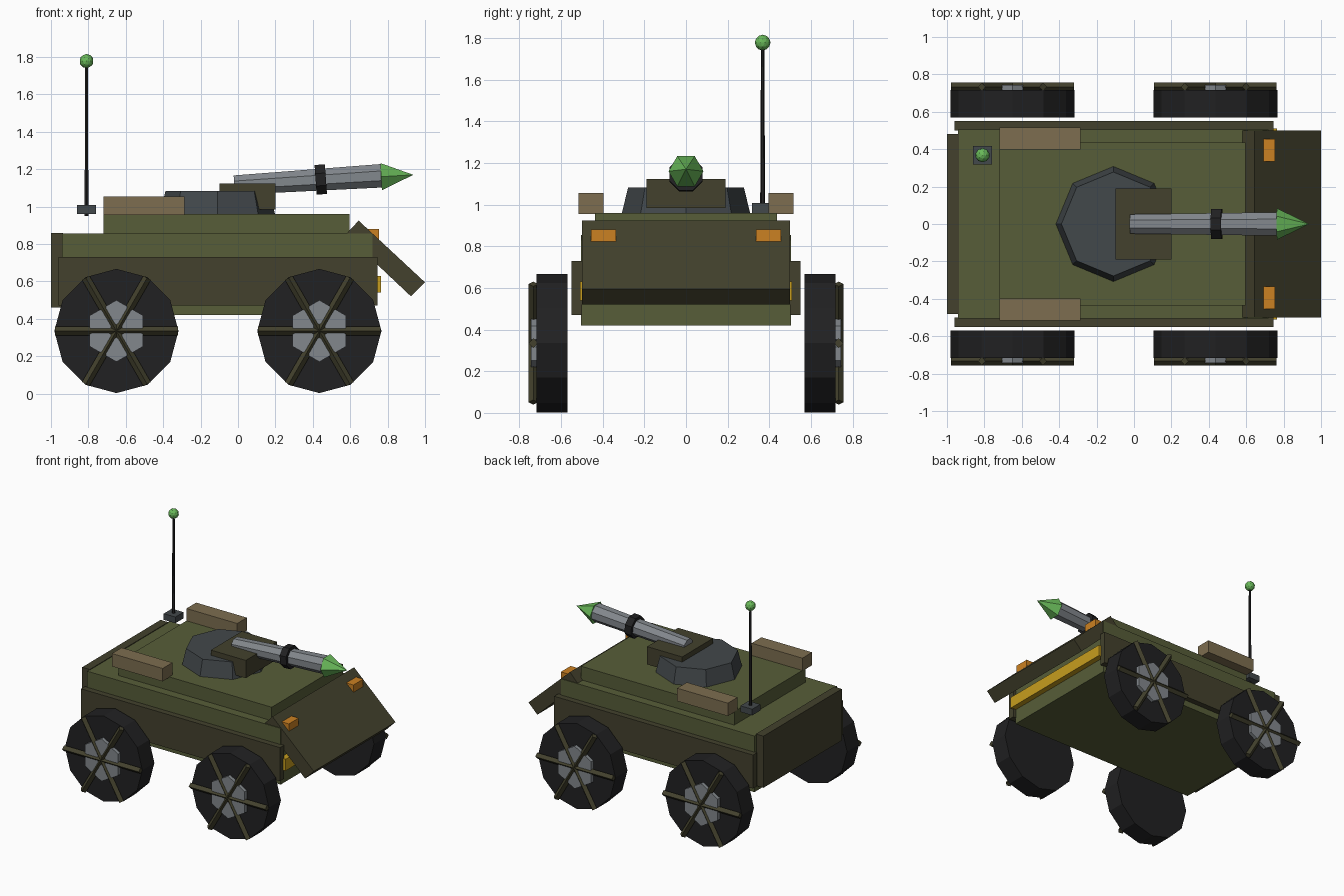
import bpy
import math
from mathutils import Vector

if "Cube" in bpy.data.objects:
    bpy.data.objects.remove(bpy.data.objects["Cube"])


def material(name, r, g, b):
    m = bpy.data.materials.new(name)
    m.diffuse_color = (r, g, b, 1)
    m.use_nodes = True
    m.node_tree.nodes["Principled BSDF"].inputs["Base Color"].default_value = m.diffuse_color
    return m


OLIVE = material("olive", 0.095, 0.110, 0.040)
DARK = material("dark olive", 0.056, 0.053, 0.026)
TAN = material("tan", 0.205, 0.155, 0.080)
STEEL = material("steel", 0.225, 0.245, 0.265)
SLATE = material("slate", 0.055, 0.065, 0.070)
BLACK = material("black", 0.015, 0.015, 0.016)
GREEN = material("green", 0.140, 0.480, 0.100)
ORANGE = material("orange", 0.600, 0.220, 0.016)
YELLOW = material("yellow", 0.570, 0.340, 0.013)


def finish(name, mat):
    ob = bpy.context.object
    ob.name = name
    ob.data.materials.append(mat)
    return ob


def box(name, mat, x, y, z):
    """Box from (min, max) ranges along each axis."""
    bpy.ops.mesh.primitive_cube_add(size=1, location=[sum(r) / 2 for r in (x, y, z)])
    ob = finish(name, mat)
    ob.scale = [r[1] - r[0] for r in (x, y, z)]
    return ob


def rod(name, mat, a, b, r1, r2, sides, spin=0):
    """Tapered prism or cone running from point a to point b."""
    a, b = Vector(a), Vector(b)
    bpy.ops.mesh.primitive_cone_add(vertices=sides, radius1=r1, radius2=r2,
                                    depth=(b - a).length, location=(a + b) / 2)
    ob = finish(name, mat)
    turn = (b - a).to_track_quat('Z', 'Y')
    ob.rotation_mode = 'QUATERNION'
    ob.rotation_quaternion = turn @ Vector((0, 0, 1)).rotation_difference(Vector((0, 0, 1)))
    if spin:
        for v in ob.data.vertices:
            c, s = math.cos(spin), math.sin(spin)
            v.co.x, v.co.y = v.co.x * c - v.co.y * s, v.co.x * s + v.co.y * c
    return ob


# Hull, raised deck, rear plate and front bar
box("hull", OLIVE, (-0.94, 0.72), (-0.505, 0.505), (0.42, 0.855))
box("deck", OLIVE, (-0.72, 0.595), (-0.437, 0.437), (0.84, 0.96))
box("rear_plate", DARK, (-1.0, -0.935), (-0.48, 0.48), (0.46, 0.86))
box("front_bar", YELLOW, (0.70, 0.765), (-0.51, 0.51), (0.54, 0.63))

# Sloping front plate
outline = [(0.645, 0.925), (0.575, 0.85), (0.925, 0.52), (1.0, 0.595)]
verts = [(x, y, z) for y in (-0.5, 0.5) for x, z in outline]
faces = [(3, 2, 1, 0), (4, 5, 6, 7)] + [(i, (i + 1) % 4, (i + 1) % 4 + 4, i + 4) for i in range(4)]
mesh = bpy.data.meshes.new("front_plate")
mesh.from_pydata(verts, [], [f[::-1] for f in faces])
plate = bpy.data.objects.new("front_plate", mesh)
bpy.context.collection.objects.link(plate)
mesh.materials.append(DARK)

# Skirts, stowage boxes, lamps and wheels on both sides
for side, tag in ((-1, "right"), (1, "left")):
    def span(a, b):
        return sorted((side * a, side * b))
    box("skirt_" + tag, DARK, (-0.96, 0.745), span(0.50, 0.55), (0.47, 0.73))
    box("stowage_box_" + tag, TAN, (-0.72, -0.285), span(0.397, 0.516), (0.955, 1.055))
    box("lamp_" + tag, ORANGE, (0.69, 0.755), span(0.335, 0.455), (0.82, 0.88))
    for cx, end in ((-0.65, "rear"), (0.435, "front")):
        label = end + "_" + tag
        cz = 0.335
        rod("tyre_" + label, BLACK, (cx, side * 0.57, cz), (cx, side * 0.717, cz),
            0.332, 0.332, 12)
        for k in range(3):
            # spoke bars right across the wheel
            t = math.radians(60 * k)
            dx, dz = 0.328 * math.cos(t), 0.328 * math.sin(t)
            rod("spoke_" + label, DARK, (cx - dx, side * 0.733, cz - dz),
                (cx + dx, side * 0.733, cz + dz), 0.023, 0.023, 4)
        for k in range(6):
            # hexagonal hub lugs between the spokes
            t = math.radians(60 * k + 30)
            px, pz = cx + 0.1 * math.cos(t), cz + 0.1 * math.sin(t)
            rod("hub_lug_" + label, STEEL, (px, side * 0.69, pz), (px, side * 0.744, pz),
                0.065, 0.065, 6)

# Turret and gun
rod("turret", SLATE, (-0.11, 0, 0.95), (-0.11, 0, 1.083), 0.31, 0.278, 8)
box("gun_mount", DARK, (-0.10, 0.20), (-0.19, 0.19), (0.985, 1.123))
rod("barrel", STEEL, (-0.02, 0, 1.115), (0.77, 0, 1.165), 0.056, 0.068, 8, math.pi / 8)
rod("barrel_band", BLACK, (0.415, 0, 1.143), (0.47, 0, 1.147), 0.086, 0.086, 8, math.pi / 8)
rod("warhead", GREEN, (0.765, 0, 1.16), (0.937, 0, 1.17), 0.084, 0, 6, math.pi / 6)

# Antenna
box("antenna_base", SLATE, (-0.86, -0.76), (0.318, 0.418), (0.96, 1.008))
rod("antenna_mast", BLACK, (-0.81, 0.368, 0.95), (-0.81, 0.368, 1.77), 0.012, 0.008, 6)
bpy.ops.mesh.primitive_ico_sphere_add(subdivisions=2, radius=0.038, location=(-0.81, 0.368, 1.778))
finish("antenna_ball", GREEN)
